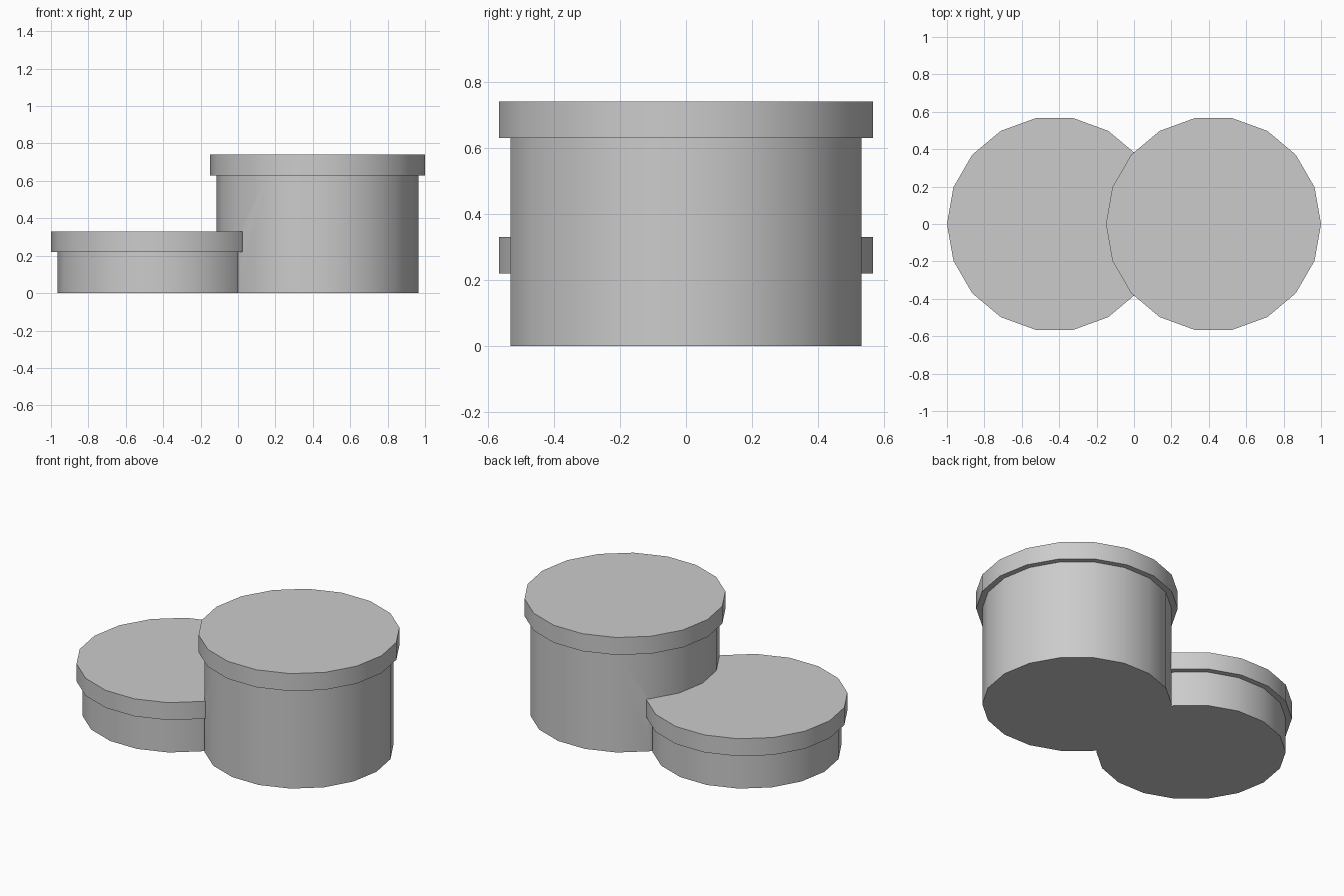
import bpy, bmesh
from math import cos, sin, radians

if "Cube" in bpy.data.objects:
    bpy.data.objects.remove(bpy.data.objects["Cube"])

SIDES = 18


def drum(name, cx, height, body_r=0.54, lid_r=0.575, lid_h=0.11):
    """Closed drum with an overhanging lid, lofted from 18-sided rings."""
    bm = bmesh.new()
    profile = [(body_r, 0), (body_r, height - lid_h), (lid_r, height - lid_h), (lid_r, height)]
    rings = [[bm.verts.new((cx + r * cos(radians(i * 360 / SIDES)),
                            r * sin(radians(i * 360 / SIDES)), z))
              for i in range(SIDES)] for r, z in profile]
    for lower, upper in zip(rings, rings[1:]):
        for i in range(SIDES):
            j = (i + 1) % SIDES
            bm.faces.new((lower[i], lower[j], upper[j], upper[i]))
    bm.faces.new(rings[0][::-1])
    bm.faces.new(rings[-1])
    mesh = bpy.data.meshes.new(name)
    bm.to_mesh(mesh)
    bm.free()
    obj = bpy.data.objects.new(name, mesh)
    bpy.context.collection.objects.link(obj)
    return obj


# Tall drum on the right, short drum on the left
stepped_drums = drum("stepped_drums", 0.425, 0.74)
short_drum = drum("short_drum", -0.425, 0.33)

# Merge the overlapping drums into one clean solid
union = stepped_drums.modifiers.new("union", 'BOOLEAN')
union.operation = 'UNION'
union.solver = 'EXACT'
union.object = short_drum
bpy.context.view_layer.objects.active = stepped_drums
stepped_drums.select_set(True)
bpy.ops.object.modifier_apply(modifier=union.name)
bpy.data.objects.remove(short_drum)

# Smooth round walls, crisp rims
bpy.ops.object.shade_smooth_by_angle(angle=radians(30))
